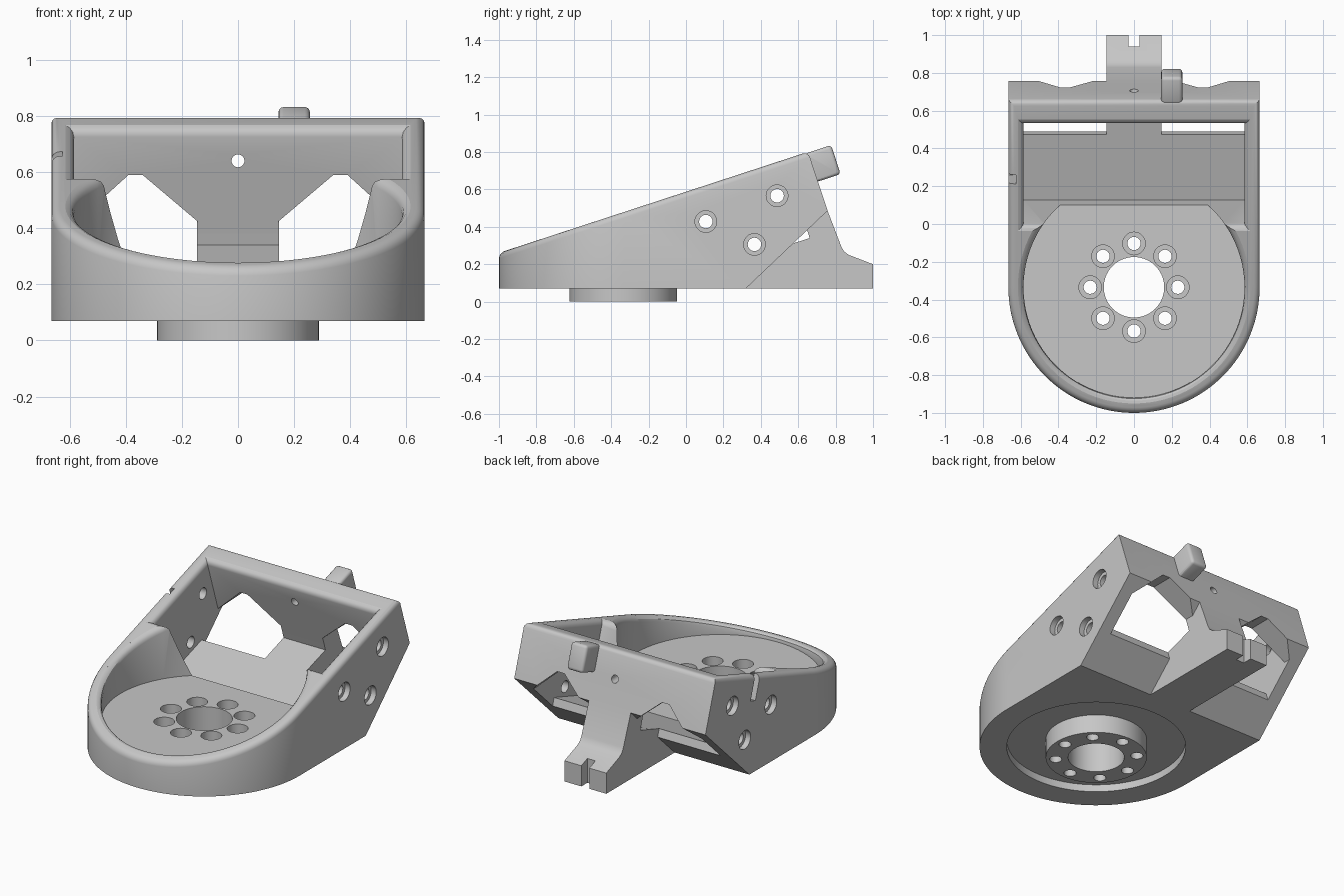
import bpy, bmesh, math
from mathutils import Matrix, Vector

if "Cube" in bpy.data.objects:
    bpy.data.objects.remove(bpy.data.objects["Cube"])

grey = bpy.data.materials.new("light grey")
grey.use_nodes = True
grey.diffuse_color = (0.57, 0.57, 0.57, 1)
grey.node_tree.nodes["Principled BSDF"].inputs["Base Color"].default_value = (0.57, 0.57, 0.57, 1)

SLOPE = 0.327
CY = -0.335          # centre of the round bowl
FLOOR = 0.25
BASE = 0.07
TILT = math.atan(SLOPE)


def rim(y):
    """Height of the sloping top plane."""
    return 0.8 + (y - 0.65) * SLOPE


def finish(name, bm):
    bmesh.ops.recalc_face_normals(bm, faces=bm.faces)
    mesh = bpy.data.meshes.new(name)
    bm.to_mesh(mesh)
    bm.free()
    obj = bpy.data.objects.new(name, mesh)
    bpy.context.collection.objects.link(obj)
    mesh.materials.append(grey)
    return obj


def loft(name, rings):
    """Solid skinned through closed rings of equal length."""
    bm = bmesh.new()
    rows = [[bm.verts.new(p) for p in ring] for ring in rings]
    n = len(rows[0])
    for a, b in zip(rows, rows[1:]):
        for i in range(n):
            j = (i + 1) % n
            bm.faces.new((a[i], a[j], b[j], b[i]))
    bm.faces.new(rows[0][::-1])
    bm.faces.new(rows[-1])
    return finish(name, bm)


def side_prism(name, yz, x0, x1):
    return loft(name, [[(x, y, z) for y, z in yz] for x in (x0, x1)])


def front_prism(name, xz, y0, y1):
    return loft(name, [[(x, y, z) for x, z in xz] for y in (y0, y1)])


def rod(name, centre, radius, length, axis, sides=40):
    bm = bmesh.new()
    turn = Vector((0, 0, 1)).rotation_difference(Vector(axis)).to_matrix().to_4x4()
    bmesh.ops.create_cone(bm, cap_ends=True, segments=sides, radius1=radius, radius2=radius,
                          depth=length, matrix=Matrix.Translation(centre) @ turn)
    return finish(name, bm)


def block(name, centre, size, tilt=0.0, round_=0.0):
    bm = bmesh.new()
    bmesh.ops.create_cube(bm, size=1, matrix=Matrix.Diagonal((*size, 1)))
    if round_:
        bmesh.ops.bevel(bm, geom=bm.edges[:], offset=round_, segments=3, profile=0.5, affect='EDGES')
    bm.transform(Matrix.Translation(centre) @ Matrix.Rotation(tilt, 4, 'X'))
    return finish(name, bm)


def combine(obj, other, how):
    other.hide_render = True
    mod = obj.modifiers.new("combine", 'BOOLEAN')
    mod.operation, mod.solver, mod.object = how, 'EXACT', other
    bpy.context.view_layer.update()
    graph = bpy.context.evaluated_depsgraph_get()
    mesh = bpy.data.meshes.new_from_object(obj.evaluated_get(graph))
    obj.modifiers.clear()
    obj.data = mesh
    bpy.data.objects.remove(other)


def cut(other):
    combine(body, other, 'DIFFERENCE')


def add(other):
    combine(body, other, 'UNION')


# Outer shell: U-shaped plan trimmed by the wedge side profile
R = 0.665
plan = [(R * math.cos(a), CY + R * math.sin(a))
        for a in (math.pi + math.pi * i / 64 for i in range(65))] + [(R, 1.0), (-R, 1.0)]
body = loft("bracket_body", [[(x, y, z) for x, y in plan] for z in (0.0, 1.2)])
wedge = [(-1.1, BASE), (0.32, BASE), (0.757, 0.486), (0.653, 0.801), (-1.1, rim(-1.1))]
combine(body, side_prism("wedge", wedge, -1, 1), 'INTERSECT')

# Rounded outer rim
bm = bmesh.new()
bm.from_mesh(body.data)
bmesh.ops.dissolve_limit(bm, angle_limit=0.005, verts=bm.verts, edges=bm.edges)
top = [e for e in bm.edges if all(abs(v.co.z - rim(v.co.y)) < 0.002 for v in e.verts)
       and e.calc_face_angle(0) > 0.3]
bmesh.ops.bevel(bm, geom=top, offset=0.03, segments=4, profile=0.5, affect='EDGES', clamp_overlap=True)
bm.to_mesh(body.data)
bm.free()

# Flare of the openings near the rim: (depth below rim, widening)
FLARE = ((0.035, 0.0), (0.018, 0.004), (0.006, 0.015), (0.0, 0.03), (-0.4, 0.03))


# Round bowl
def bowl_ring(r, height):
    end = math.asin((0.12 - CY) / r)
    start, sweep = math.pi - end, math.pi + 2 * end
    pts = [(r * math.cos(start + sweep * i / 72), CY + r * math.sin(start + sweep * i / 72))
           for i in range(73)]
    return [(x, y, height(y)) for x, y in pts]


rings = [bowl_ring(0.585, lambda y: min(FLOOR, rim(y) - 0.036))]
for drop, grow in FLARE:
    rings.append(bowl_ring(0.585 + grow, lambda y, d=drop: rim(y) - d))
cut(loft("bowl_cutter", rings))


# Tilted rear pocket, sunk below the bowl floor
def pocket_ring(depth, grow):
    c, s = math.cos(TILT), math.sin(TILT)
    ends = [(y + s * depth + c * g, rim(y) - c * depth + s * g)
            for y, g in ((-0.009, -grow), (0.524, grow))]
    w = 0.585 + grow
    return [(x, *ends[k]) for x, k in ((-w, 0), (w, 0), (w, 1), (-w, 1))]


cut(loft("pocket_cutter", [pocket_ring(d, g) for d, g in ((0.44, 0.0),) + FLARE]))

# Windows in the back plate and the gap below them
for s in (-1, 1):
    window = [(0.145, -0.1), (0.145, 0.425), (0.34, 0.59), (0.39, 0.59), (0.585, 0.413), (0.585, -0.1)]
    cut(front_prism("window_cutter", [(s * x, z) for x, z in window], 0.5, 1.2))
    gap = [(0.545, 0.06), (0.452, 0.35), (0.655, 0.35), (0.8, 0.06)]
    cut(side_prism("gap_cutter", gap, s * 0.145, s * 0.585))

# Rear tongue with end notch
tongue = [(0.29, BASE), (1.0, BASE), (1.0, 0.2), (0.87, 0.25), (0.845, 0.268), (0.83, 0.295),
          (0.757, 0.486), (0.70, 0.50), (0.636, 0.42), (0.661, 0.34), (0.45, 0.271), (0.29, 0.15)]
add(side_prism("tongue", tongue, -0.1455, 0.1455))
cut(block("notch_cutter", (0, 1.0, 0.15), (0.056, 0.12, 0.4)))

# Tab on the back plate
add(block("tab", (0.2, 0.73, 0.736), (0.112, 0.15, 0.163), TILT, 0.018))

# Underside recess and mounting boss
cut(rod("recess_cutter", (0, CY, 0.065), 0.51, 0.1, (0, 0, 1), 72))
add(rod("boss", (0, CY, 0.0675), 0.288, 0.135, (0, 0, 1), 72))
cut(rod("centre_bore", (0, CY, 0.1), 0.16, 0.5, (0, 0, 1), 56))

# Ring of counterbored holes
for i in range(8):
    a = i * math.pi / 4
    x, y = 0.232 * math.cos(a), CY + 0.232 * math.sin(a)
    cut(rod("bolt_hole", (x, y, 0.1), 0.035, 0.5, (0, 0, 1), 24))
    cut(rod("bolt_seat", (x, y, 0.25), 0.06, 0.26, (0, 0, 1), 28))

# Counterbored holes in both side walls
for y, z in ((0.106, 0.428), (0.487, 0.566), (0.366, 0.306)):
    cut(rod("side_hole", (0, y, z), 0.036, 2, (1, 0, 0), 24))
    for s in (-1, 1):
        cut(rod("side_seat", (s * 0.68, y, z), 0.058, 0.1, (1, 0, 0), 28))

# Small hole in the back plate and cable groove in the right wall
cut(rod("plate_hole", (0, 0.64, 0.64), 0.023, 0.4, (0, 1, 0), 24))
cut(block("groove_cutter", (-0.67, 0.253, 0.615), (0.09, 0.05, 0.2), TILT))

# Shading
bpy.ops.object.select_all(action='DESELECT')
body.select_set(True)
bpy.context.view_layer.objects.active = body
bpy.ops.object.shade_smooth_by_angle(angle=math.radians(30))
